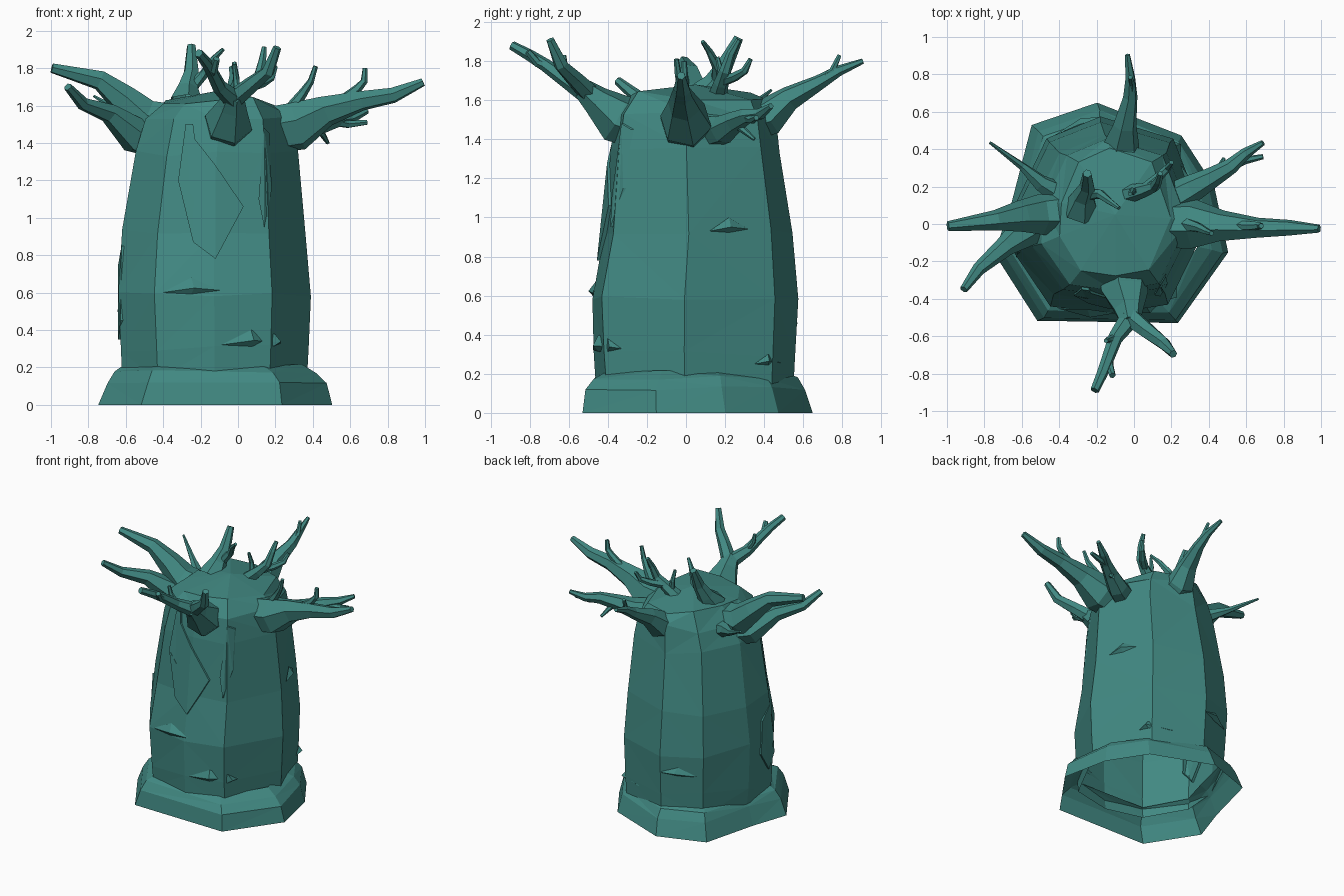
import bpy, bmesh, random
from math import cos, sin, tau
from mathutils import Vector
from mathutils.bvhtree import BVHTree

random.seed(4)
mat = bpy.data.materials.new("bark_teal")
mat.diffuse_color = (0.053, 0.25, 0.225, 1)


def finish(name, bm):
    bmesh.ops.recalc_face_normals(bm, faces=bm.faces)
    me = bpy.data.meshes.new(name)
    bm.to_mesh(me)
    ob = bpy.data.objects.new(name, me)
    bpy.context.collection.objects.link(ob)
    me.materials.append(mat)
    return ob


def bridge(bm, a, b):
    n = len(a)
    for i in range(n):
        bm.faces.new((a[i], a[(i + 1) % n], b[(i + 1) % n], b[i]))


# Stack a corner outline (in -1..1) through levels of (z, xmin, xmax, ymin, ymax)
def stack(name, outline, levels, jitter=0.0, peak=None):
    bm = bmesh.new()
    prev = None
    for z, x0, x1, y0, y1 in levels:
        ring = []
        for u, v in outline:
            dz = random.uniform(-jitter, jitter) * 2 if z > 0 else 0
            s = 1 - random.uniform(0, jitter)
            ring.append(bm.verts.new(((x0 + x1) / 2 + s * u * (x1 - x0) / 2,
                                      (y0 + y1) / 2 + s * v * (y1 - y0) / 2, z + dz)))
        if prev:
            bridge(bm, prev, ring)
        prev = ring
    if peak:
        p = bm.verts.new(peak)
        for i in range(len(prev)):
            bm.faces.new((prev[i], prev[(i + 1) % len(prev)], p))
    bmesh.ops.triangulate(bm, faces=bm.faces)
    return finish(name, bm)


# Six-sided tapering limb through points (x, y, z, radius)
def limb(name, pts, sides=6):
    bm = bmesh.new()
    P = [Vector(p[:3]) for p in pts]
    ref = Vector((0.3, 0.2, 1)) if abs((P[-1] - P[0]).normalized().z) < 0.8 else Vector((1, 0.2, 0))
    prev = None
    for i, p in enumerate(P):
        t = (P[min(i + 1, len(P) - 1)] - P[max(i - 1, 0)]).normalized()
        a = t.cross(ref).normalized()
        b = t.cross(a)
        ring = [bm.verts.new(p + pts[i][3] * (a * cos(k * tau / sides) + b * sin(k * tau / sides)))
                for k in range(sides)]
        if prev:
            bridge(bm, prev, ring)
        prev = ring
    bm.faces.new(prev)
    return finish(name, bm)


# Flared foot, open underneath
foot = [(-.63, -.98), (.57, -1), (1, -.36), (.88, .24), (.6, .7), (-.12, 1),
        (-.68, .8), (-.85, .1), (-1, -.37)]
stack("root_flare", foot, [(0, -.75, .505, -.53, .65), (.125, -.70, .475, -.515, .61),
                           (.18, -.66, .42, -.475, .575), (.215, -.60, .34, -.42, .51)], .006)

# Trunk with domed crown
body = [(-.62, -.92), (.0, -1), (.6, -.9), (1, -.1), (.66, .78), (-.1, 1),
        (-.66, .78), (-.97, .14), (-1, -.38)]
trunk = stack("trunk", body, [
    (.13, -.62, .37, -.46, .55), (.30, -.63, .38, -.475, .56), (.60, -.645, .39, -.485, .575),
    (.92, -.62, .362, -.42, .545), (1.35, -.55, .325, -.39, .48),
    (1.52, -.495, .29, -.36, .46), (1.625, -.40, .20, -.28, .41)], .012, (-.1, .05, 1.68))

# Thick limbs and their forks
limb("left_limb", [(-.3, .06, 1.48, .13), (-.5, .05, 1.53, .11), (-.61, .04, 1.63, .085),
                   (-.74, .02, 1.735, .055), (-.995, -.012, 1.80, .027)])
limb("left_fork", [(-.42, .04, 1.41, .10), (-.55, -.01, 1.44, .10), (-.69, -.12, 1.56, .055),
                   (-.83, -.24, 1.61, .036), (-.91, -.35, 1.70, .022)])
limb("right_limb", [(.12, 0, 1.46, .13), (.32, 0, 1.49, .135), (.47, -.01, 1.57, .085),
                    (.66, -.02, 1.625, .055), (.83, -.02, 1.655, .043), (.99, -.025, 1.725, .022)])
limb("right_fork", [(.55, -.01, 1.62, .03), (.64, -.01, 1.69, .025), (.675, -.01, 1.73, .02),
                    (.68, -.01, 1.80, .014)])
limb("right_twig", [(.27, 0, 1.56, .04), (.35, -.02, 1.67, .025), (.39, -.04, 1.73, .018),
                    (.415, -.05, 1.81, .013)])
limb("front_limb", [(-.06, -.22, 1.47, .13), (-.05, -.36, 1.51, .13), (-.03, -.46, 1.60, .08),
                    (-.02, -.53, 1.66, .055)])
limb("front_right_fork", [(-.03, -.49, 1.63, .055), (.07, -.57, 1.71, .045), (.16, -.64, 1.78, .036),
                          (.21, -.695, 1.91, .022)])
limb("front_left_fork", [(-.02, -.5, 1.63, .055), (-.10, -.61, 1.70, .04), (-.14, -.72, 1.78, .034),
                         (-.17, -.80, 1.83, .03), (-.21, -.89, 1.88, .024)])
limb("front_left_tip", [(-.14, -.70, 1.77, .028), (-.13, -.76, 1.79, .022), (-.115, -.81, 1.85, .018)])
limb("front_left_bud", [(-.11, -.61, 1.72, .02), (-.14, -.62, 1.77, .017), (-.15, -.625, 1.83, .012)])
limb("back_limb", [(-.08, .3, 1.49, .11), (-.07, .43, 1.52, .10), (-.05, .53, 1.61, .065),
                   (-.02, .68, 1.69, .04), (-.02, .78, 1.75, .028), (-.035, .905, 1.80, .014)])
limb("back_fork", [(-.01, .68, 1.69, .022), (-.01, .75, 1.75, .018), (-.02, .785, 1.83, .012)])
limb("back_left_limb", [(-.38, .15, 1.46, .07), (-.50, .22, 1.51, .045), (-.60, .31, 1.55, .022),
                        (-.77, .435, 1.65, .008)])
limb("back_right_limb", [(.18, .12, 1.44, .09), (.31, .19, 1.45, .075), (.42, .25, 1.49, .055),
                         (.52, .31, 1.52, .042), (.60, .38, 1.53, .03), (.69, .435, 1.57, .015)])
limb("back_right_fork", [(.5, .30, 1.52, .03), (.59, .34, 1.50, .022), (.69, .36, 1.51, .014)])
limb("back_right_twig", [(.4, .24, 1.49, .022), (.45, .29, 1.45, .018), (.48, .35, 1.40, .010)])

# Upright shoots on the crown
limb("crown_left_shoot", [(-.28, .08, 1.6, .10), (-.27, .15, 1.69, .06), (-.25, .20, 1.78, .042),
                          (-.25, .27, 1.92, .024)])
limb("crown_left_fork", [(-.25, .16, 1.70, .035), (-.18, .16, 1.77, .026), (-.13, .12, 1.85, .018),
                         (-.08, .085, 1.90, .011)])
limb("crown_back_shoot", [(-.03, .16, 1.62, .05), (.05, .18, 1.69, .04), (.11, .20, 1.75, .03),
                          (.13, .23, 1.84, .022), (.14, .27, 1.91, .014)])
limb("crown_back_fork", [(.06, .19, 1.70, .03), (.13, .25, 1.72, .025), (.18, .30, 1.75, .02),
                         (.20, .33, 1.81, .013)])
limb("crown_small_twig", [(0, .17, 1.66, .022), (-.01, .18, 1.74, .017), (-.02, .16, 1.82, .011)])

# Bark details are cast onto the trunk surface
tree = BVHTree.FromObject(trunk, bpy.context.evaluated_depsgraph_get())
X, Y = Vector((1, 0, 0)), Vector((0, 1, 0))
SIDES = {"front": (X, -Y), "right": (Y, X), "back": (X, Y), "left": (Y, -X)}


def on_trunk(u, z, face, lift):
    side, out = SIDES[face]
    hit = tree.ray_cast(side * u + out * 2 + Vector((0, 0, z)), -out)[0]
    return hit + out * lift


# Lip-shaped knots: a sloping hood with an underside
def knot(name, face, u, z, w, h, out=.04):
    bm = bmesh.new()
    v = [bm.verts.new(on_trunk(u + a * w, z + b * h, face, o)) for a, b, o in
         [(-.5, 0, .008), (0, 1, .008), (.5, .15, .008), (.05, .3, out), (0, -.1, .008)]]
    for f in [(0, 3, 1), (1, 3, 2), (0, 4, 3), (4, 2, 3)]:
        bm.faces.new([v[i] for i in f])
    finish(name, bm)


for i, k in enumerate([("front", -.25, .60, .31, .08), ("front", .07, .32, .32, .08),
                       ("right", .22, .93, .20, .07), ("right", .42, .25, .14, .05),
                       ("right", -.40, .32, .14, .06), ("back", -.3, .45, .26, .06)]):
    knot(f"knot_{i + 1}", *k)


# Slightly raised plates of bark
def plate(name, face, pts):
    bm = bmesh.new()
    outer = [bm.verts.new(on_trunk(u, z, face, .014)) for u, z in pts]
    inner = [bm.verts.new(on_trunk(u, z, face, -.02)) for u, z in pts]
    bridge(bm, inner, outer)
    bmesh.ops.triangulate(bm, faces=[bm.faces.new(outer)])
    finish(name, bm)


plate("front_bark_plate", "front", [(-.28, 1.5), (-.32, 1.2), (-.23, 1.1), (-.24, .87), (-.12, .78),
                                    (.03, 1.06), (-.12, 1.28), (-.23, 1.42), (-.24, 1.5)])
plate("front_right_bark_plate", "front", [(.14, 1.48), (.11, 1.1), (.14, .95), (.18, 1.15), (.17, 1.45)])
plate("left_bark_plate", "left", [(-.15, .85), (-.18, .45), (-.1, .35), (.0, .5), (-.02, .75)])
